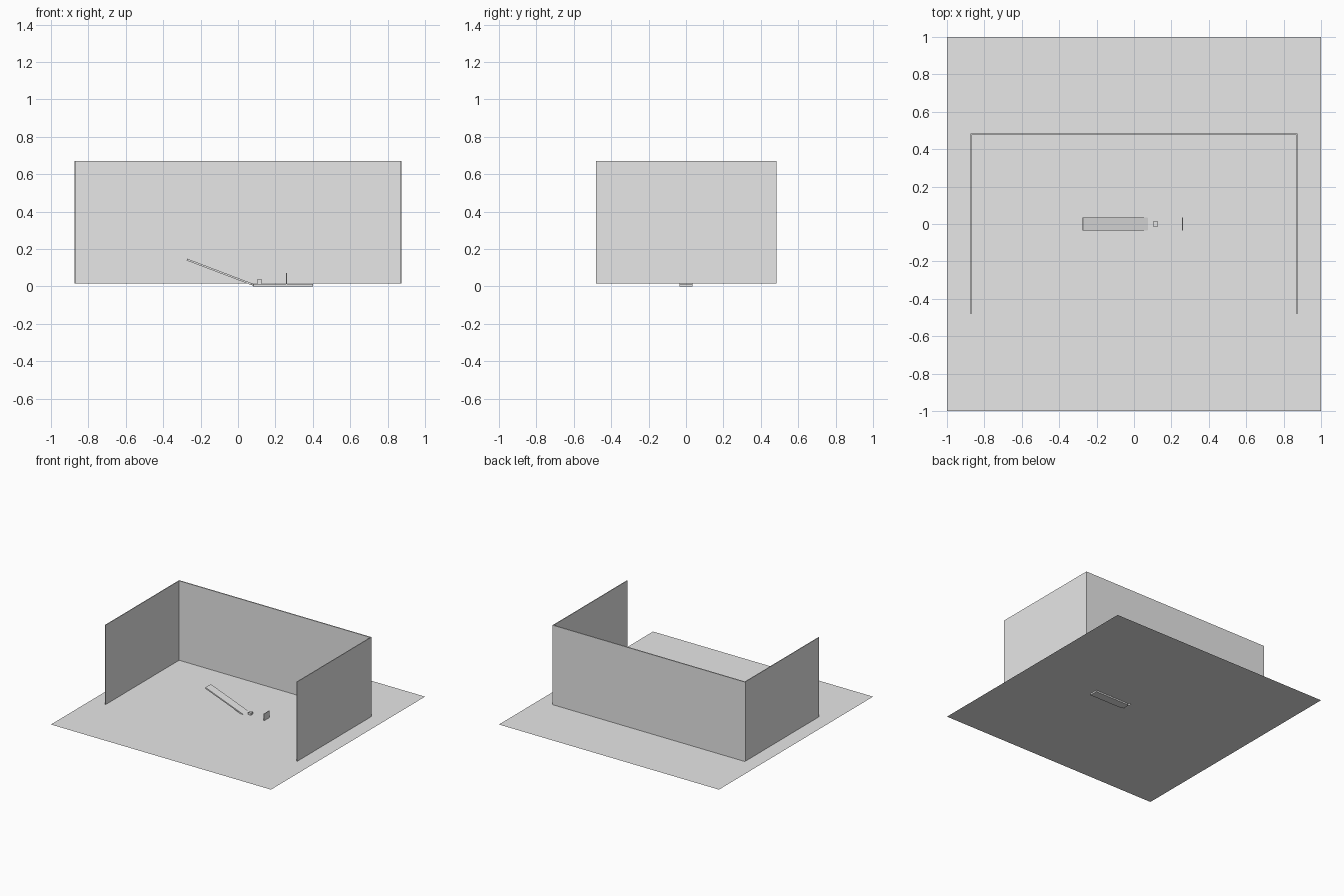
import bpy, bmesh, math
from mathutils import Matrix

if "Cube" in bpy.data.objects:
    bpy.data.objects.remove(bpy.data.objects["Cube"])

grey = bpy.data.materials.new("light_grey")
grey.diffuse_color = (0.8, 0.8, 0.8, 1)
grey.use_nodes = True
grey.node_tree.nodes["Principled BSDF"].inputs["Base Color"].default_value = grey.diffuse_color

FLOOR = 0.017   # floor height
TOP = 0.67      # wall top


def finish(name, bm):
    bmesh.ops.recalc_face_normals(bm, faces=bm.faces)
    mesh = bpy.data.meshes.new(name)
    bm.to_mesh(mesh)
    bm.free()
    mesh.materials.append(grey)
    ob = bpy.data.objects.new(name, mesh)
    bpy.context.collection.objects.link(ob)
    return ob


def box(name, x0, x1, y0, y1, z0, z1):
    bm = bmesh.new()
    bmesh.ops.create_cube(bm, size=1)
    for v in bm.verts:
        v.co = ((x0 + x1) / 2 + v.co.x * (x1 - x0),
                (y0 + y1) / 2 + v.co.y * (y1 - y0),
                (z0 + z1) / 2 + v.co.z * (z1 - z0))
    return finish(name, bm)


def blade(name, length, thick, matrix):
    """Flat strip along +x whose hinge end, at the origin, has cut corners."""
    w, c = 0.035, 0.018
    outline = [(0, -w + c / 2), (c, -w), (length, -w),
               (length, w), (c, w), (0, w - c / 2)]
    bm = bmesh.new()
    face = bm.faces.new([bm.verts.new((x, y, 0)) for x, y in outline])
    ext = bmesh.ops.extrude_face_region(bm, geom=[face])
    bmesh.ops.translate(bm, vec=(0, 0, thick),
                        verts=[g for g in ext["geom"] if isinstance(g, bmesh.types.BMVert)])
    bmesh.ops.transform(bm, matrix=matrix, verts=bm.verts)
    return finish(name, bm)


# Floor: a single flat sheet
bm = bmesh.new()
bmesh.ops.create_grid(bm, x_segments=1, y_segments=1, size=1)
bmesh.ops.translate(bm, vec=(0, 0, FLOOR), verts=bm.verts)
finish("floor", bm)

# Three thin walls, open at the front
box("back_wall", -0.873, 0.873, 0.475, 0.484, FLOOR, TOP)
for side, name in ((-1, "left_wall"), (1, "right_wall")):
    xs = sorted((side * 0.868, side * 0.874))
    box(name, *xs, -0.48, 0.478, FLOOR, TOP)

# Tilted ramp and the flat plate that hinges to it just below the floor
tilt = math.atan2(0.135, 0.355)
blade("ramp", 0.383, 0.01,
      Matrix.Translation((0.083, 0, 0.003)) @ Matrix.Rotation(math.pi, 4, "Z")
      @ Matrix.Rotation(-tilt, 4, "Y"))
blade("base_plate", 0.32, 0.012, Matrix.Translation((0.08, 0, 0)))

# Small block and upright stop
box("block", 0.101, 0.127, -0.013, 0.013, FLOOR - 0.003, 0.036)
box("stop_plate", 0.257, 0.262, -0.035, 0.035, FLOOR - 0.003, 0.073)
